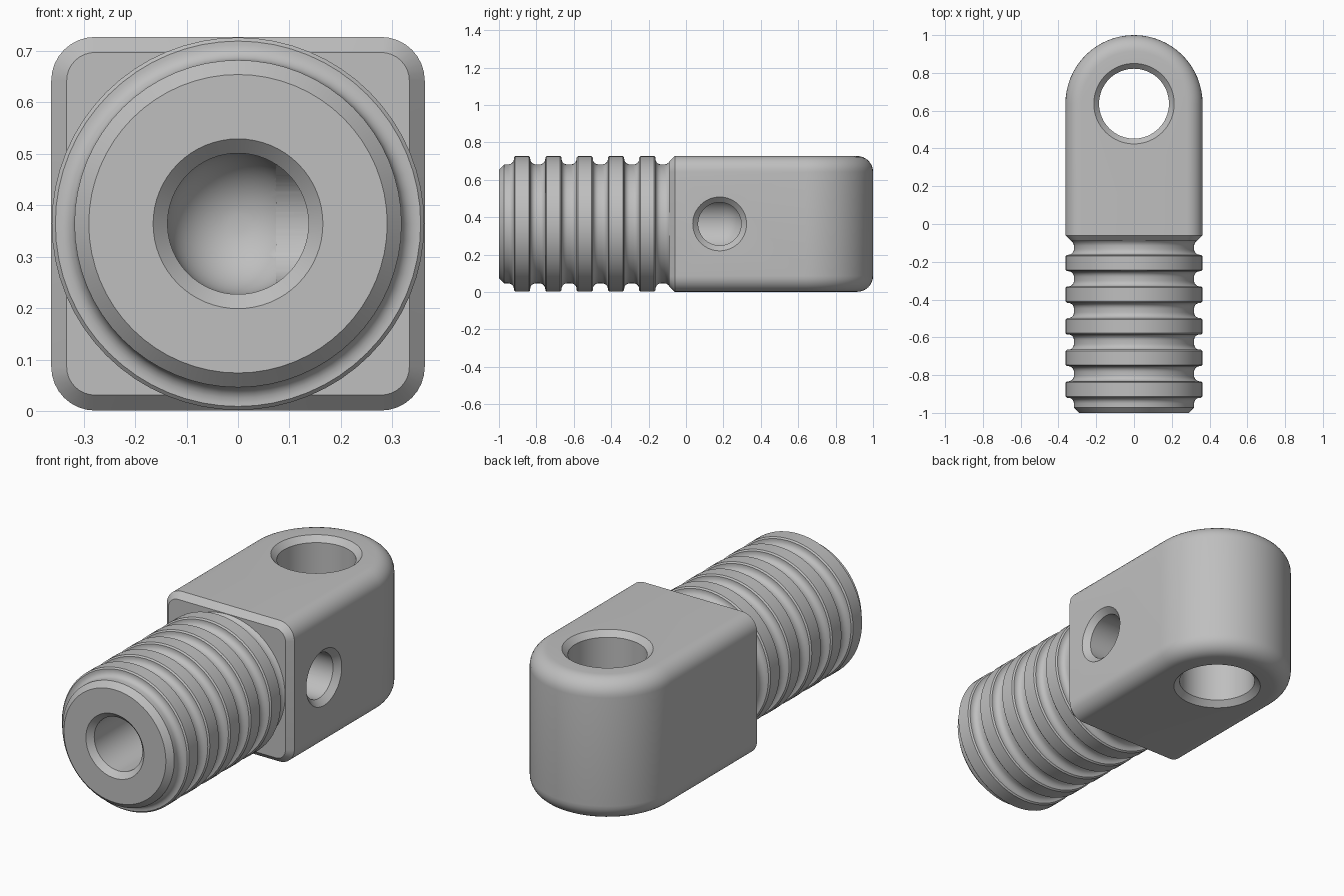
import bpy, bmesh, math
from mathutils import Matrix, Vector

if "Cube" in bpy.data.objects:
    bpy.data.objects.remove(bpy.data.objects["Cube"])

W = 0.363          # half width of block
ZC = 0.364         # height of the centre axis
YC = 1.0 - W       # centre of the rounded end
SEG = 64

grey = bpy.data.materials.new("plain grey")
grey.diffuse_color = (0.52, 0.52, 0.52, 1)
grey.use_nodes = True
grey.node_tree.nodes["Principled BSDF"].inputs["Base Color"].default_value = grey.diffuse_color


def finish(name, bm):
    bmesh.ops.remove_doubles(bm, verts=bm.verts, dist=1e-5)
    bmesh.ops.recalc_face_normals(bm, faces=bm.faces)
    mesh = bpy.data.meshes.new(name)
    bm.to_mesh(mesh)
    bm.free()
    mesh.materials.append(grey)
    ob = bpy.data.objects.new(name, mesh)
    bpy.context.collection.objects.link(ob)
    return ob


def lathe(name, profile, origin, axis):
    """Solid turned from (distance along axis, radius) points."""
    rot = Vector((0, 0, 1)).rotation_difference(Vector(axis)).to_matrix().to_4x4()
    mat = Matrix.Translation(origin) @ rot
    bm = bmesh.new()
    rings = []
    for t, r in profile:
        rings.append([bm.verts.new(mat @ Vector((r * math.cos(a), r * math.sin(a), t)))
                      for a in (2 * math.pi * i / SEG for i in range(SEG))])
    for a, b in zip(rings, rings[1:]):
        for i in range(SEG):
            j = (i + 1) % SEG
            bm.faces.new((a[i], a[j], b[j], b[i]))
    bm.faces.new(rings[0])
    bm.faces.new(rings[-1])
    return finish(name, bm)


def boolean(target, tool, operation):
    mod = target.modifiers.new(operation.lower(), 'BOOLEAN')
    mod.operation = operation
    mod.solver = 'EXACT'
    mod.object = tool
    bpy.context.view_layer.objects.active = target
    bpy.ops.object.modifier_apply(modifier=mod.name)
    bpy.data.objects.remove(tool)


# Block: half of a rounded square swept up one side, around the back and down the other
def half_section(inset):
    w, r, n = W - inset, 0.085 - inset, 8
    pts = [(0, w)]
    pts += [(w - r + r * math.sin(a), w - r + r * math.cos(a))
            for a in (math.pi / 2 * i / n for i in range(n + 1))]
    return pts + [(x, -z) for x, z in reversed(pts)]


stations = [(-0.09, 0, 0.03), (-0.06, 0, 0)]
stations += [(YC, math.pi * i / 32, 0) for i in range(33)]
stations += [(-0.06, math.pi, 0), (-0.09, math.pi, 0.03)]
bm = bmesh.new()
loops = [[bm.verts.new((x * math.cos(a), y + x * math.sin(a), ZC + z))
          for x, z in half_section(inset)] for y, a, inset in stations]
for a, b in zip(loops, loops[1:]):
    for i in range(len(a) - 1):
        bm.faces.new((a[i], a[i + 1], b[i + 1], b[i]))
bm.faces.new(loops[0])
bm.faces.new(loops[-1])
bmesh.ops.remove_doubles(bm, verts=bm.verts, dist=1e-5)
bmesh.ops.dissolve_degenerate(bm, dist=1e-6, edges=bm.edges)
body = finish("fitting_body", bm)

# Ribbed shank: five rings with filleted roots
CORE, RIM, F, C = 0.318, 0.362, 0.03, 0.007
fillet = [(F * math.sin(a), F * (1 - math.cos(a)))
          for a in (math.pi / 2 * i / 5 for i in range(6))]
profile = [(-1.0, 0.29), (-0.972, CORE)]
for k in range(5):
    y0 = -0.92 + 0.1675 * k
    y1 = y0 + 0.087
    rise = [(y0 - F + u, CORE + v) for u, v in fillet]
    rise += [(y0, RIM - C), (y0 + C, RIM)]
    profile += rise + [(y0 + y1 - y, r) for y, r in reversed(rise)]
# small flare into the block, then a hidden stub inside it
profile += [(-0.115, CORE), (-0.105, 0.32), (-0.095, 0.326), (-0.088, 0.333), (-0.03, 0.333)]
shank = lathe("ribbed_shank", profile, (0, 0, ZC), (0, 1, 0))
boolean(body, shank, 'UNION')

# Cross hole through the rounded end, countersunk top and bottom
R = 0.185
end = [(W - 0.028, R), (W + 0.022, R + 0.05)]
boolean(body, lathe("cross_hole_cutter", [(-t, r) for t, r in reversed(end)] + end,
                    (0, YC, ZC), (0, 0, 1)), 'DIFFERENCE')

# Axial bore with a round bottom
B, DEPTH = 0.137, 1.18
bore = [(-0.02, B + 0.048), (0.028, B)]
bore += [(DEPTH + B * math.sin(a), B * math.cos(a))
         for a in (math.pi / 2 * i / 12 for i in range(12))]
boolean(body, lathe("bore_cutter", bore, (0, -1, ZC), (0, 1, 0)), 'DIFFERENCE')

# Side port on the right, meeting the bore
port = [(0.0, 0.115), (W - 0.029, 0.115), (W + 0.021, 0.165)]
boolean(body, lathe("side_port_cutter", port, (0, 0.18, ZC), (1, 0, 0)), 'DIFFERENCE')

# Smooth shading with crisp edges
bpy.ops.object.select_all(action='DESELECT')
body.select_set(True)
bpy.context.view_layer.objects.active = body
bpy.ops.object.shade_smooth_by_angle(angle=math.radians(30))
